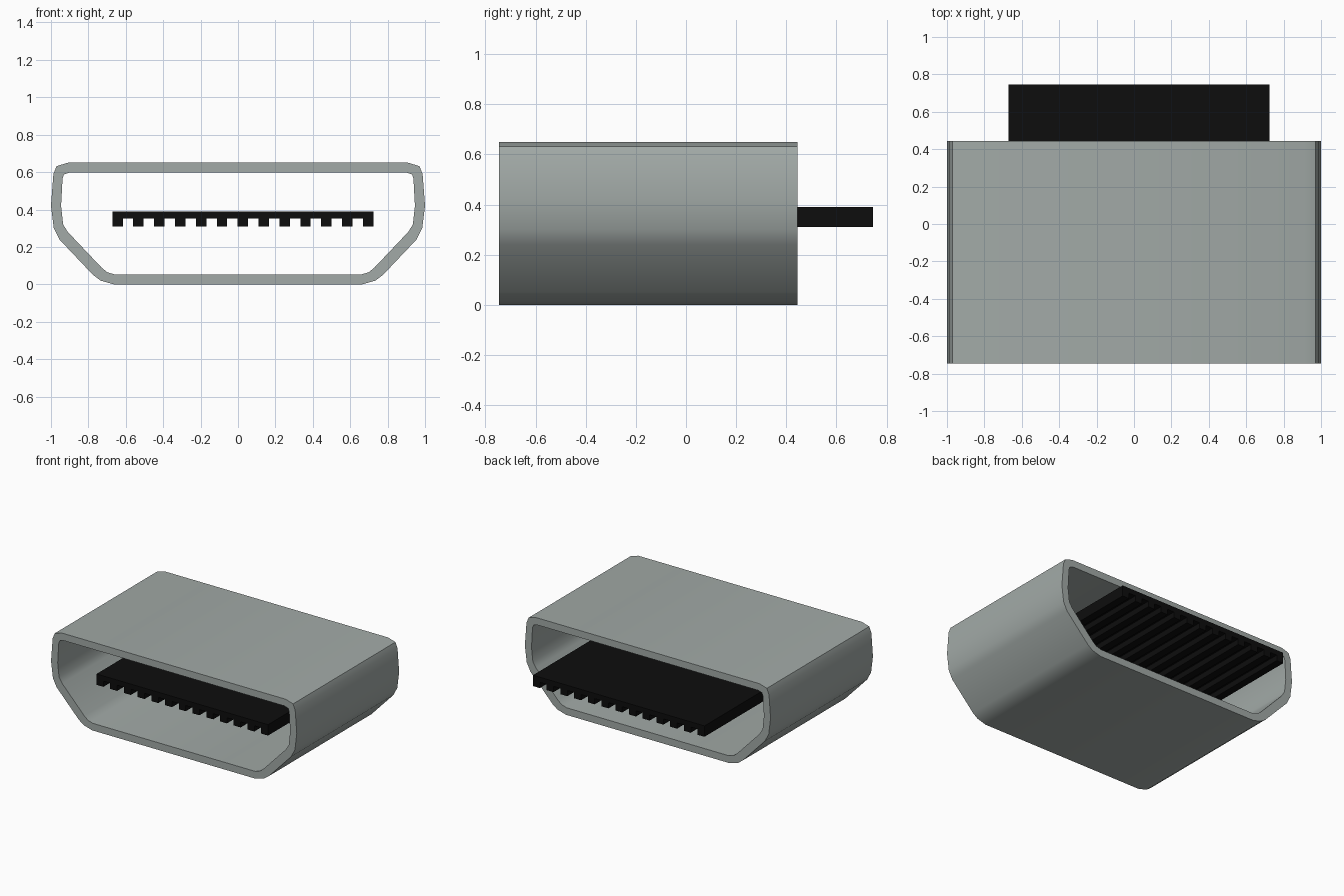
import bpy, bmesh

if "Cube" in bpy.data.objects:
    bpy.data.objects.remove(bpy.data.objects["Cube"])


def material(name, color):
    m = bpy.data.materials.new(name)
    m.diffuse_color = color
    m.use_nodes = True
    m.node_tree.nodes["Principled BSDF"].inputs["Base Color"].default_value = m.diffuse_color
    return m


def make_object(name, bm, mat):
    bmesh.ops.recalc_face_normals(bm, faces=bm.faces)
    mesh = bpy.data.meshes.new(name)
    bm.to_mesh(mesh)
    bm.free()
    mesh.materials.append(mat)
    obj = bpy.data.objects.new(name, mesh)
    bpy.context.collection.objects.link(obj)
    return obj


def mirrored(half):
    return half + [(-x, z) for x, z in reversed(half)]


def ring(bm, profile, y):
    return [bm.verts.new((x, y, z)) for x, z in profile]


def bridge(bm, a, b):
    n = len(a)
    for i in range(n):
        j = (i + 1) % n
        bm.faces.new((a[i], a[j], b[j], b[i]))


metal = material("metal", (0.36, 0.40, 0.385, 1))
black = material("black_plastic", (0.004, 0.004, 0.004, 1))

# Shell: hollow sleeve, right half of each profile from bottom to top
outer = mirrored([(0.665, 0), (0.735, 0.02), (0.775, 0.05), (0.955, 0.24), (0.985, 0.30),
                  (1.0, 0.42), (0.987, 0.59), (0.97, 0.632), (0.91, 0.65)])
inner = mirrored([(0.66, 0.053), (0.70, 0.065), (0.73, 0.09), (0.91, 0.28), (0.935, 0.32),
                  (0.946, 0.42), (0.938, 0.565), (0.93, 0.588), (0.90, 0.598)])
front, back = -0.745, 0.445
bm = bmesh.new()
of, ob = ring(bm, outer, front), ring(bm, outer, back)
inf, inb = ring(bm, inner, front), ring(bm, inner, back)
for a, b in ((of, ob), (ob, inb), (inb, inf), (inf, of)):
    bridge(bm, a, b)
shell = make_object("shell", bm, metal)
bpy.context.view_layer.objects.active = shell
shell.select_set(True)
bpy.ops.object.shade_smooth_by_angle(angle=0.61)
shell.select_set(False)

# Contact tongue: comb-shaped section with 13 ridges, extruded along y
x0, x1, teeth = -0.672, 0.724, 13
cell = (x1 - x0) / (2 * teeth - 1)
comb = [(x1, 0.39), (x0, 0.39)]
for i in range(teeth):
    a = x0 + 2 * i * cell
    if i > 0:
        comb.append((a, 0.352))
    comb += [(a, 0.31), (a + cell, 0.31)]
    if i < teeth - 1:
        comb.append((a + cell, 0.352))
bm = bmesh.new()
tf, tb = ring(bm, comb, -0.685), ring(bm, comb, 0.745)
bridge(bm, tf, tb)
bm.faces.new(tf)
bm.faces.new(list(reversed(tb)))
make_object("contact_tongue", bm, black)
